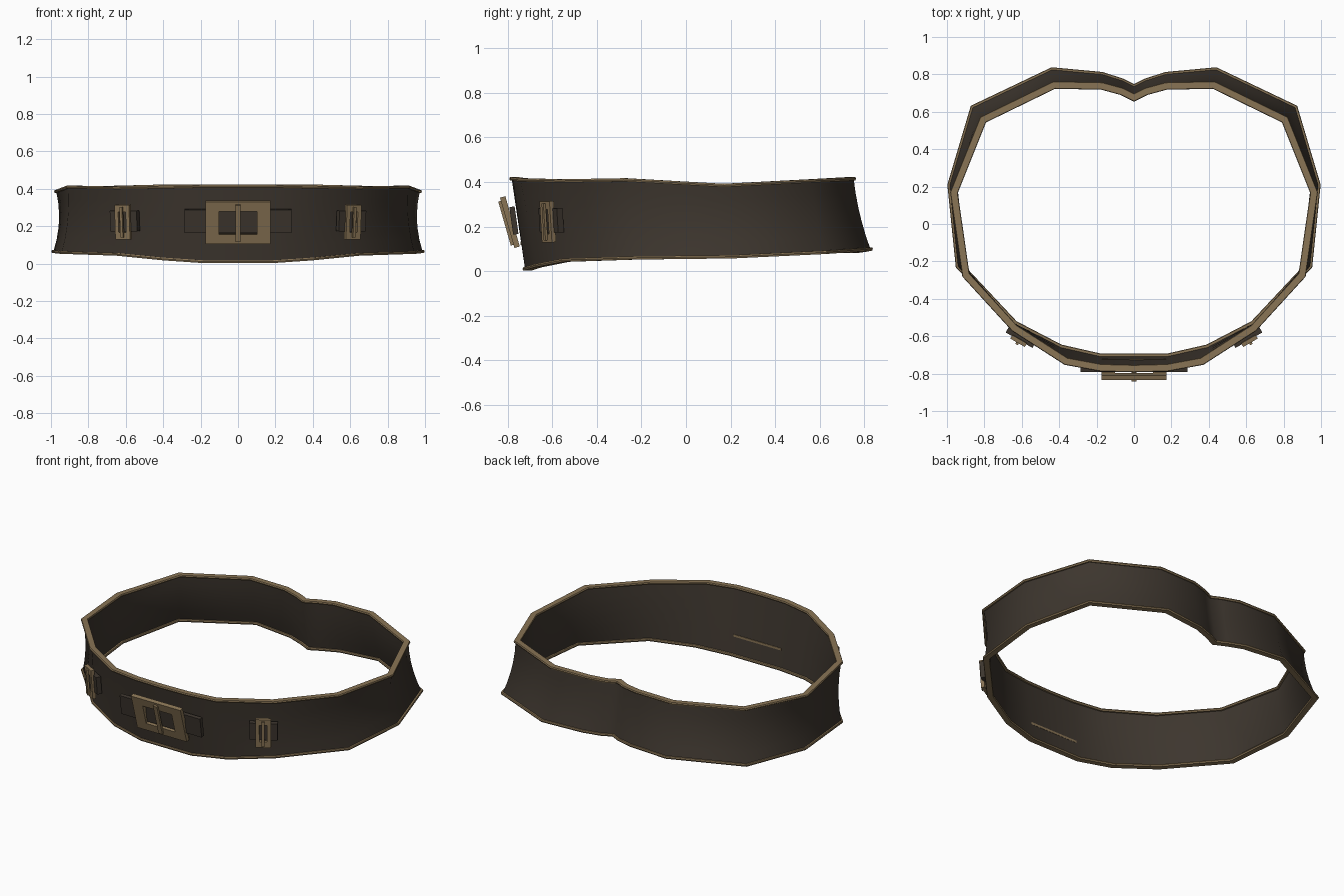
import bpy, bmesh, math
from mathutils import Vector, Matrix

if "Cube" in bpy.data.objects:
    bpy.data.objects.remove(bpy.data.objects["Cube"])


def material(name, rgb):
    m = bpy.data.materials.new(name)
    m.diffuse_color = (*rgb, 1)
    m.use_nodes = True
    m.node_tree.nodes["Principled BSDF"].inputs["Base Color"].default_value = m.diffuse_color
    return m


LEATHER = material("dark leather", (0.046, 0.036, 0.027))
BRASS = material("dull brass", (0.25, 0.175, 0.09))

# Half outline of the belt, front centre to back centre:
# bottom x, y, z, top x, y, z, inward bow of the wall
HALF = [
    (0.00, -0.73, 0.01, 0.00, -0.79, 0.415, 0.0),
    (0.18, -0.73, 0.01, 0.18, -0.785, 0.415, 0.0),
    (0.40, -0.68, 0.025, 0.37, -0.75, 0.41, 0.0),
    (0.65, -0.55, 0.05, 0.65, -0.57, 0.405, 0.005),
    (0.95, -0.23, 0.06, 0.915, -0.28, 0.41, 0.015),
    (0.995, 0.21, 0.065, 0.98, 0.17, 0.385, 0.022),
    (0.87, 0.63, 0.085, 0.82, 0.57, 0.405, 0.015),
    (0.44, 0.835, 0.10, 0.43, 0.76, 0.415, 0.01),
    (0.17, 0.81, 0.095, 0.17, 0.755, 0.415, 0.01),
    (0.06, 0.775, 0.09, 0.06, 0.725, 0.41, 0.005),
    (0.00, 0.745, 0.09, 0.00, 0.695, 0.41, 0.0),
]
RING = HALF + [(-a, b, c, -d, e, f, g) for a, b, c, d, e, f, g in HALF[-2:0:-1]]


def outline_point(i, t):
    a, b, c, d, e, f, _ = RING[i % len(RING)]
    return Vector((a, b, c)).lerp(Vector((d, e, f)), t)


def belt_point(i, t, off, dz):
    """Point at height share t, moved outward by off and up by dz."""
    p = outline_point(i, t)
    d0 = p - outline_point(i - 1, t)
    d1 = outline_point(i + 1, t) - p
    n0 = Vector((d0.y, -d0.x, 0)).normalized()
    n1 = Vector((d1.y, -d1.x, 0)).normalized()
    n = (n0 + n1).normalized()
    n /= max(n.dot(n0), 0.6)
    return p + n * (off - RING[i % len(RING)][6] * 4 * t * (1 - t)) + Vector((0, 0, dz))


def finish(name, bm, mat, angle=None):
    bmesh.ops.recalc_face_normals(bm, faces=bm.faces[:])
    me = bpy.data.meshes.new(name)
    bm.to_mesh(me)
    bm.free()
    me.materials.append(mat)
    ob = bpy.data.objects.new(name, me)
    bpy.context.collection.objects.link(ob)
    if angle:
        bpy.ops.object.select_all(action='DESELECT')
        ob.select_set(True)
        bpy.context.view_layer.objects.active = ob
        bpy.ops.object.shade_smooth_by_angle(angle=math.radians(angle))
    return ob


def sweep(name, section, mat, angle):
    """Carry a closed section of (t, off, dz) points around the belt."""
    bm = bmesh.new()
    loops = [[bm.verts.new(belt_point(i, *s)) for s in section] for i in range(len(RING))]
    k = len(section)
    for i, a in enumerate(loops):
        b = loops[(i + 1) % len(loops)]
        for j in range(k):
            bm.faces.new((a[j], b[j], b[(j + 1) % k], a[(j + 1) % k]))
    return finish(name, bm, mat, angle)


# Belt wall and its two edge bindings
levels = [0, 0.2, 0.4, 0.6, 0.8, 1]
sweep("belt_wall", [(t, -0.008, 0) for t in levels] + [(t, -0.022, 0) for t in reversed(levels)],
      LEATHER, 55)
for name, t in (("bottom_binding", 0), ("top_binding", 1)):
    sweep(name, [(t, 0, -0.008), (t, 0.003, 0), (t, 0, 0.007),
                 (t, -0.034, 0.007), (t, -0.037, 0), (t, -0.034, -0.008)], BRASS, 40)


def box(name, size, offset, place, mat):
    bm = bmesh.new()
    bmesh.ops.create_cube(bm, size=1, matrix=place @ Matrix.Translation(offset)
                          @ Matrix.Diagonal((*size, 1)))
    return finish(name, bm, mat)


def frame(name, w, h, iw, ih, depth, place, mat):
    """Rectangular frame with a window, facing local -y."""
    bm = bmesh.new()
    corners = [(-1, -1), (1, -1), (1, 1), (-1, 1)]
    rows = [[bm.verts.new(place @ Vector((x * a / 2, y, z * b / 2))) for x, z in corners]
            for a, b, y in ((w, h, -depth / 2), (w, h, depth / 2),
                            (iw, ih, depth / 2), (iw, ih, -depth / 2))]
    for r in range(4):
        a, b = rows[r], rows[(r + 1) % 4]
        for j in range(4):
            k = (j + 1) % 4
            bm.faces.new((a[j], a[k], b[k], b[j]))
    return finish(name, bm, mat)


def place_at(pos, turn, tilt):
    return (Matrix.Translation(pos) @ Matrix.Rotation(math.radians(turn), 4, 'Z')
            @ Matrix.Rotation(math.radians(tilt), 4, 'X'))


# Large centre buckle: frame, tongue and leather tab
centre = place_at((0, -0.79, 0.22), 0, 16)
frame("centre_buckle_frame", 0.35, 0.235, 0.205, 0.13, 0.025, centre, BRASS)
box("centre_buckle_tongue", (0.028, 0.014, 0.205), (0, -0.018, 0), centre, BRASS)
tab = place_at((0, -0.772, 0.227), 0, 8)
box("centre_buckle_tab", (0.57, 0.024, 0.125), (0, 0, 0), tab, LEATHER)
# Lower edge of the buckle showing on the inner side
box("centre_buckle_inner_edge", (0.34, 0.02, 0.014), (0, -0.732, 0.125), Matrix(), BRASS)

# Small side buckles
for side, s in (("right", 1), ("left", -1)):
    place = place_at((s * 0.614, -0.62, 0.222), s * 30, 4)
    frame(side + "_buckle_frame", 0.09, 0.185, 0.046, 0.11, 0.022, place, BRASS)
    box(side + "_buckle_tongue", (0.016, 0.012, 0.165), (0, -0.016, 0), place, BRASS)
    box(side + "_buckle_tab", (0.165, 0.03, 0.11), (0, 0.018, 0.005), place, LEATHER)
